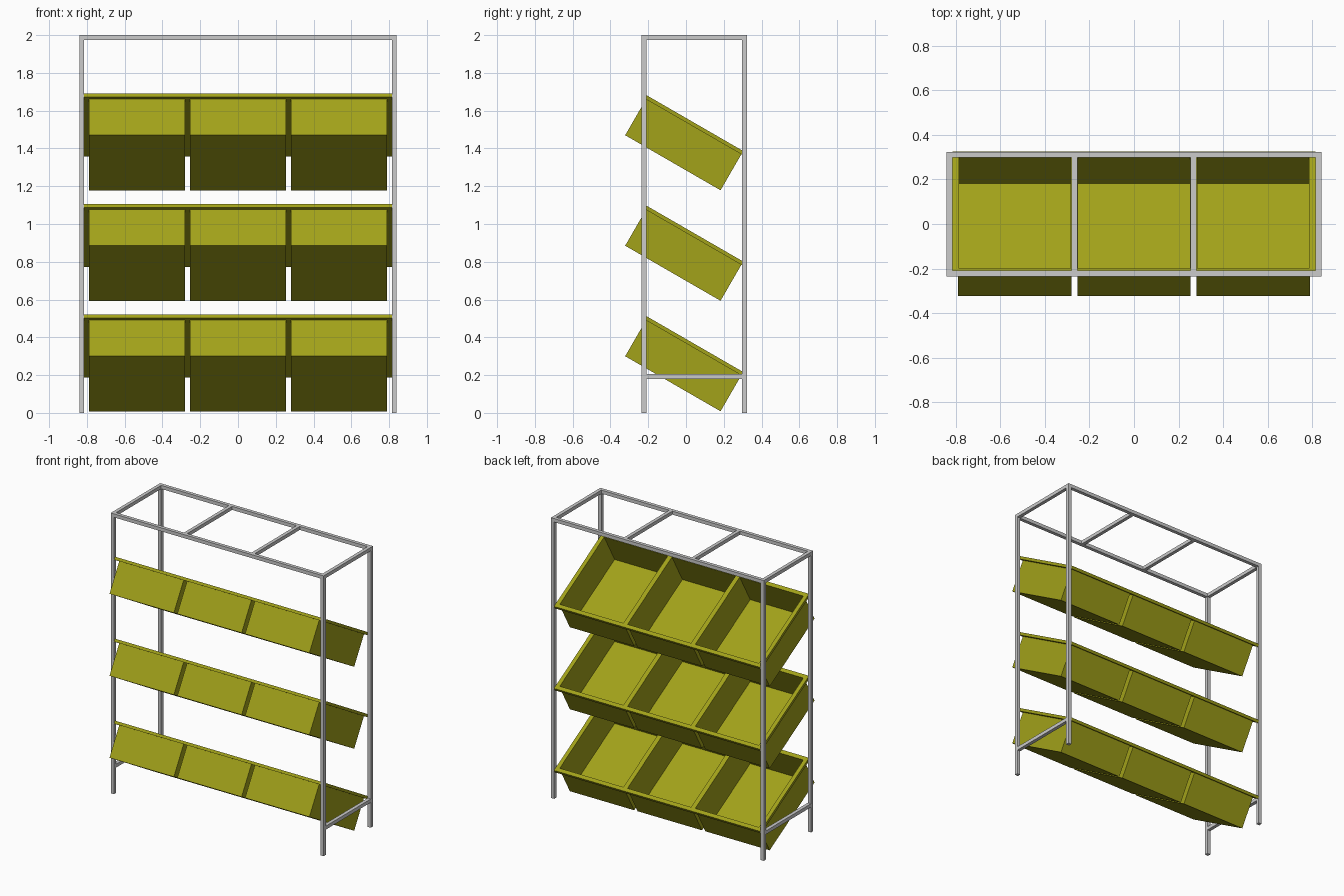
import bpy, bmesh
from math import radians
from mathutils import Matrix, Vector

if "Cube" in bpy.data.objects:
    bpy.data.objects.remove(bpy.data.objects["Cube"])

T = 0.025                      # square tube width
XO = 0.84                      # frame outer half width
YF, YB = -0.222, 0.31          # front / back post centres
TILT = radians(-30)
LEN, DEPTH, LIP = 0.583, 0.24, 0.02
BOX_W, BOX_X = 0.508, 0.535

olive = bpy.data.materials.new("olive_plastic")
olive.diffuse_color = (0.36, 0.36, 0.01, 1)
olive.use_nodes = True
olive.node_tree.nodes["Principled BSDF"].inputs["Base Color"].default_value = olive.diffuse_color


def add_box(bm, lo, hi, open_top=False):
    lo, hi = Vector(lo), Vector(hi)
    m = Matrix.Translation((lo + hi) / 2) @ Matrix.Diagonal((*(hi - lo), 1))
    verts = bmesh.ops.create_cube(bm, size=1, matrix=m)["verts"]
    if open_top:
        faces = {f for v in verts for f in v.link_faces}
        top = max(faces, key=lambda f: f.calc_center_median().z)
        bmesh.ops.delete(bm, geom=[top], context="FACES_ONLY")


def finish(bm, name, mat=None):
    me = bpy.data.meshes.new(name)
    bm.to_mesh(me)
    bm.free()
    ob = bpy.data.objects.new(name, me)
    bpy.context.collection.objects.link(ob)
    if mat:
        me.materials.append(mat)
    return ob


def bar(name, lo, hi):
    bm = bmesh.new()
    add_box(bm, lo, hi)
    return finish(bm, name)


h = T / 2
# Four posts and the long top rails
for yn, y in (("front", YF), ("back", YB)):
    for xn, s in (("left", -1), ("right", 1)):
        x = s * (XO - h)
        bar(f"{yn}_{xn}_post", (x - h, y - h, 0), (x + h, y + h, 2))
    bar(f"{yn}_top_rail", (-XO + T, y - h, 2 - T), (XO - T, y + h, 2))

# Short rails: top ends, top cross bars, low end braces
for name, x, z in (("left_top_rail", -XO + h, 2), ("right_top_rail", XO - h, 2),
                   ("left_cross_bar", -0.267, 2), ("right_cross_bar", 0.267, 2),
                   ("left_low_brace", -XO + h, 0.205), ("right_low_brace", XO - h, 0.205)):
    bar(name, (x - h, YF + h, z - T), (x + h, YB - h, z))

# Three tilted trays, each a rim with three open bins
for level, z in (("lower", 0.30), ("middle", 0.885), ("upper", 1.47)):
    place = Matrix.Translation((0, -0.322, z)) @ Matrix.Rotation(TILT, 4, "X")
    w0, w1 = DEPTH - LIP, DEPTH
    xe = XO - T
    inner = BOX_X + BOX_W / 2

    # Rim strips around and between the bins
    bm = bmesh.new()
    for v0, v1 in ((-T, 0), (LEN, LEN + T)):
        add_box(bm, (-xe, v0, w0), (xe, v1, w1))
    g0, g1 = BOX_W / 2, BOX_X - BOX_W / 2
    for x0, x1 in ((-xe, -inner), (-g1, -g0), (g0, g1), (inner, xe)):
        add_box(bm, (x0, 0, w0), (x1, LEN, w1))
    finish(bm, f"{level}_tray_rim", olive).matrix_world = place

    # Thin walled bins
    for side, cx in (("left", -BOX_X), ("centre", 0), ("right", BOX_X)):
        bm = bmesh.new()
        add_box(bm, (cx - BOX_W / 2, 0, 0), (cx + BOX_W / 2, LEN, DEPTH), True)
        ob = finish(bm, f"{level}_{side}_bin", olive)
        ob.matrix_world = place
        mod = ob.modifiers.new("wall", "SOLIDIFY")
        mod.thickness = 0.003
        mod.offset = -1
        mod.use_even_offset = True
